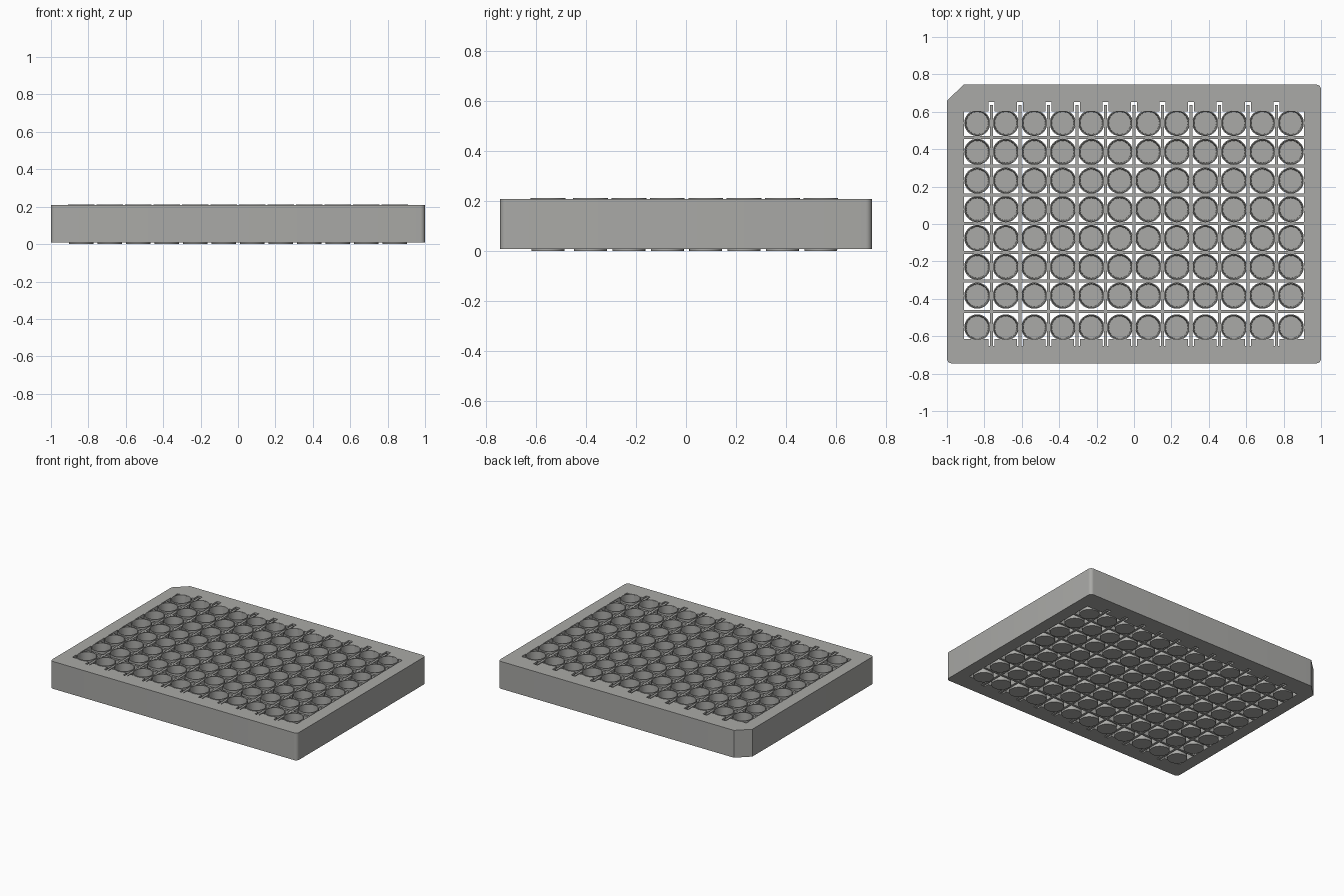
import bpy, bmesh, math

if "Cube" in bpy.data.objects:
    bpy.data.objects.remove(bpy.data.objects["Cube"])

ROWS = [0.54, 0.386, 0.232, 0.079, -0.075, -0.229, -0.383, -0.553]
COLS = [-0.838 + i * 0.1524 for i in range(12)]
MID_X = [(a + b) / 2 for a, b in zip(COLS, COLS[1:])]
MID_Y = [(a + b) / 2 for a, b in zip(ROWS, ROWS[1:])]

grey = bpy.data.materials.new("grey plastic")
grey.diffuse_color = (0.40, 0.40, 0.385, 1)
grey.use_nodes = True
grey.node_tree.nodes["Principled BSDF"].inputs["Base Color"].default_value = grey.diffuse_color


def finish(name, bm, smooth=True):
    bmesh.ops.recalc_face_normals(bm, faces=bm.faces)
    me = bpy.data.meshes.new(name)
    bm.to_mesh(me)
    bm.free()
    ob = bpy.data.objects.new(name, me)
    bpy.context.collection.objects.link(ob)
    me.materials.append(grey)
    if smooth:
        bpy.context.view_layer.objects.active = ob
        ob.select_set(True)
        bpy.ops.object.shade_smooth_by_angle(angle=math.radians(35))
        ob.select_set(False)
    return ob


def arc(cx, cy, r, a0, n=6):
    return [(cx + r * math.cos(math.radians(a0 + 90 * i / n)),
             cy + r * math.sin(math.radians(a0 + 90 * i / n))) for i in range(n + 1)]


def loop(bm, pts, z):
    vs = [bm.verts.new((x, y, z)) for x, y in pts]
    return [bm.edges.new((vs[i], vs[(i + 1) % len(vs)])) for i in range(len(vs))]


# Frame: rounded outline with one cut corner, comb-like opening
W, D, R = 1.0, 0.745, 0.025
outer = (arc(W - R, D - R, R, 0) + [(-0.91, D), (-W, 0.66)]
         + arc(-W + R, -D + R, R, 180) + arc(W - R, -D + R, R, 270))
X, Y0, Y1, S, SLOT = 0.91, -0.615, 0.602, 0.017, 0.652
inner = [(-X, Y1)]
for x in MID_X:
    inner += [(x - S, Y1), (x - S, SLOT), (x + S, SLOT), (x + S, Y1)]
inner += [(X, Y1), (X, Y0)]
for x in reversed(MID_X):
    inner += [(x + S, Y0), (x + S, -SLOT), (x - S, -SLOT), (x - S, Y0)]
inner += [(-X, Y0)]
bm = bmesh.new()
edges = loop(bm, outer, 0.008) + loop(bm, inner, 0.008)
bmesh.ops.triangle_fill(bm, edges=edges, use_beauty=True)
ext = bmesh.ops.extrude_face_region(bm, geom=bm.faces[:])
bmesh.ops.translate(bm, vec=(0, 0, 0.2),
                    verts=[v for v in ext["geom"] if isinstance(v, bmesh.types.BMVert)])
finish("frame", bm)


# Ribs between the wells
def box(bm, x0, x1, y0, y1, z0, z1):
    vs = bmesh.ops.create_cube(bm, size=1)["verts"]
    bmesh.ops.scale(bm, vec=(x1 - x0, y1 - y0, z1 - z0), verts=vs)
    bmesh.ops.translate(bm, vec=((x0 + x1) / 2, (y0 + y1) / 2, (z0 + z1) / 2), verts=vs)


bm = bmesh.new()
for x in MID_X:
    box(bm, x - 0.008, x + 0.008, -0.655, 0.635, 0.01, 0.204)
finish("long_ribs", bm, False)
bm = bmesh.new()
for y in MID_Y:
    box(bm, -0.915, 0.915, y - 0.008, y + 0.008, 0.01, 0.203)
finish("cross_ribs", bm, False)

# Wells: closed cups, slightly narrower at the floor
PROFILE = [(0.066, 0.0), (0.070, 0.212), (0.064, 0.212), (0.059, 0.012)]
N = 32
bm = bmesh.new()
for cx in COLS:
    for cy in ROWS:
        rings = [[bm.verts.new((cx + r * math.cos(2 * math.pi * i / N),
                                cy + r * math.sin(2 * math.pi * i / N), z))
                  for i in range(N)] for r, z in PROFILE]
        for a, b in zip(rings, rings[1:]):
            for i in range(N):
                j = (i + 1) % N
                bm.faces.new((a[i], a[j], b[j], b[i]))
        bm.faces.new(rings[0][::-1])
        bm.faces.new(rings[-1])
finish("wells", bm)
